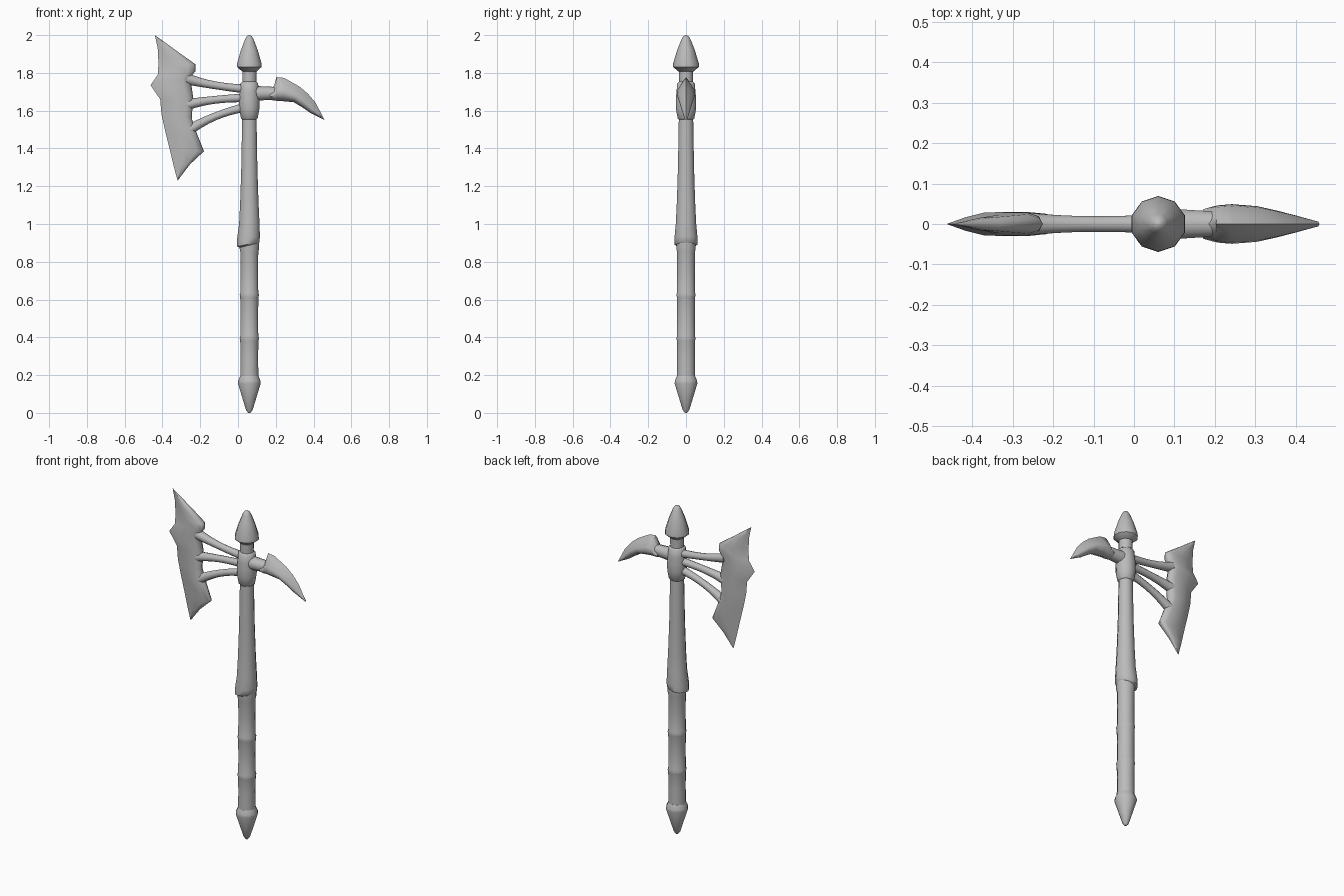
import bpy, bmesh, math
from mathutils import Vector

cube = bpy.data.objects.get("Cube")
if cube:
    bpy.data.objects.remove(cube, do_unlink=True)

AXIS = 0.06  # x position of the shaft

metal = bpy.data.materials.new("plain grey")
metal.use_nodes = True
grey = (0.5, 0.5, 0.5, 1)
metal.diffuse_color = grey
metal.node_tree.nodes["Principled BSDF"].inputs["Base Color"].default_value = grey


def loft(name, rings, angle=50):
    """Skin a list of equal-length point rings and close both ends."""
    bm = bmesh.new()
    loops = [[bm.verts.new(p) for p in ring] for ring in rings]
    n = len(loops[0])
    for a, b in zip(loops, loops[1:]):
        for i in range(n):
            j = (i + 1) % n
            bm.faces.new((a[i], a[j], b[j], b[i]))
    bm.faces.new(loops[0][::-1])
    bm.faces.new(loops[-1])
    bmesh.ops.remove_doubles(bm, verts=bm.verts, dist=0.0005)
    bmesh.ops.recalc_face_normals(bm, faces=bm.faces)
    mesh = bpy.data.meshes.new(name)
    bm.to_mesh(mesh)
    bm.free()
    mesh.materials.append(metal)
    obj = bpy.data.objects.new(name, mesh)
    bpy.context.collection.objects.link(obj)
    bpy.ops.object.select_all(action='DESELECT')
    obj.select_set(True)
    bpy.context.view_layer.objects.active = obj
    bpy.ops.object.shade_smooth_by_angle(angle=math.radians(angle))
    return obj


def turned(name, profile, sides=12, angle=50):
    """Turn (radius, height, optional side shift, optional tilt) about the shaft."""
    rings = []
    for r, z, *extra in profile:
        shift, tilt = extra or (0, 0)
        ring = []
        for i in range(sides):
            a = math.tau * (i + 0.5) / sides
            x = r * math.cos(a)
            ring.append((AXIS + shift + x, r * math.sin(a), z + tilt * x))
        rings.append(ring)
    return loft(name, rings, angle)


def tube(name, path, radii, sides=10, steps=8):
    """Round bar along a quadratic bend through three (x, z) points."""
    a, m, b = [Vector((x, 0, z)) for x, z in path]
    c = 2 * m - (a + b) / 2
    rings = []
    for s in range(steps + 1):
        t = s / steps
        p = a * (1 - t) ** 2 + c * 2 * t * (1 - t) + b * t * t
        d = ((c - a) * (1 - t) + (b - c) * t).normalized()
        up = Vector((-d.z, 0, d.x))
        r = radii[0] * (1 - t) ** 2 + radii[1] * 2 * t * (1 - t) + radii[2] * t * t
        rings.append([p + r * (up * math.cos(math.tau * i / sides)
                               + Vector((0, math.sin(math.tau * i / sides), 0)))
                      for i in range(sides)])
    return loft(name, rings)


def lens(name, sections, shape, angle):
    """Loft sections (start point, end point, half thickness), mirrored in y."""
    rings = []
    for p, q, w in sections:
        p, q = Vector((p[0], 0, p[1])), Vector((q[0], 0, q[1]))
        near = [p.lerp(q, t) + Vector((0, -w * k, 0)) for t, k in shape]
        far = [p.lerp(q, t) + Vector((0, w * k, 0)) for t, k in shape[::-1]]
        rings.append([p] + near + [q] + far)
    return loft(name, rings, angle)


# Shaft, from the pointed foot to the cap
turned("pommel", [(0.006, 0), (0.018, 0.015), (0.037, 0.075), (0.062, 0.155),
                  (0.061, 0.17), (0.05, 0.195)])
grip = [(0.05, 0.17)]
for joint in (0.395, 0.625):
    grip += [(0.048, joint - 0.1), (0.05, joint - 0.012), (0.053, joint), (0.049, joint + 0.012)]
turned("grip", grip + [(0.048, 0.75), (0.049, 0.85), (0.053, 0.87), (0.052, 0.92)])
turned("sleeve", [(0.05, 0.885, -0.003, 0.2), (0.062, 0.893, -0.006, 0.2),
                  (0.063, 0.925, -0.005, 0.15), (0.056, 1.0, 0, 0),
                  (0.05, 1.12, 0, 0), (0.044, 1.3, 0, 0), (0.039, 1.58, 0, 0)])
turned("head_socket", [(0.036, 1.55), (0.046, 1.56), (0.055, 1.61), (0.056, 1.66),
                       (0.052, 1.7), (0.048, 1.745), (0.036, 1.755)])
turned("neck", [(0.038, 1.73), (0.039, 1.83)])
turned("cap", [(0.037, 1.805), (0.069, 1.832), (0.068, 1.85), (0.047, 1.92),
               (0.024, 1.978), (0.014, 1.994), (0.003, 2.0)], sides=10)

# Three bars holding the blade, flared where they meet it
bars = {
    "upper_bar": [(-0.27, 1.768), (-0.125, 1.735), (0.04, 1.715)],
    "middle_bar": [(-0.27, 1.632), (-0.125, 1.657), (0.04, 1.668)],
    "lower_bar": [(-0.27, 1.49), (-0.125, 1.568), (0.04, 1.618)],
}
for name, path in bars.items():
    tube(name, path, (0.03, 0.014, 0.024))

# Axe blade: sharp outer edge, rounded back
lens("blade", [
    ((-0.44, 2.0), (-0.436, 1.997), 0.002),
    ((-0.425, 1.93), (-0.33, 1.92), 0.016),
    ((-0.421, 1.85), (-0.225, 1.845), 0.024),
    ((-0.425, 1.79), (-0.225, 1.81), 0.029),
    ((-0.463, 1.735), (-0.253, 1.775), 0.03),
    ((-0.412, 1.66), (-0.237, 1.67), 0.03),
    ((-0.405, 1.58), (-0.245, 1.56), 0.03),
    ((-0.385, 1.49), (-0.222, 1.49), 0.029),
    ((-0.36, 1.39), (-0.18, 1.385), 0.025),
    ((-0.34, 1.305), (-0.255, 1.315), 0.015),
    ((-0.32, 1.23), (-0.317, 1.233), 0.002),
], [(0.22, 0.55), (0.45, 0.95), (0.8, 1), (0.95, 0.65)], 60)

# Rear spike on a short round arm
tube("spike_arm", [(0.07, 1.692), (0.15, 1.692), (0.24, 1.695)], (0.041, 0.036, 0.03))
lens("spike", [
    ((0.17, 1.715), (0.17, 1.657), 0.036),
    ((0.192, 1.732), (0.19, 1.654), 0.042),
    ((0.203, 1.778), (0.21, 1.652), 0.046),
    ((0.245, 1.773), (0.24, 1.65), 0.049),
    ((0.325, 1.728), (0.295, 1.645), 0.044),
    ((0.37, 1.69), (0.34, 1.618), 0.034),
    ((0.41, 1.643), (0.385, 1.587), 0.023),
    ((0.458, 1.552), (0.453, 1.553), 0.006),
], [(0.2, 0.4), (0.5, 0.9), (0.7, 1), (0.9, 0.6)], 60)
